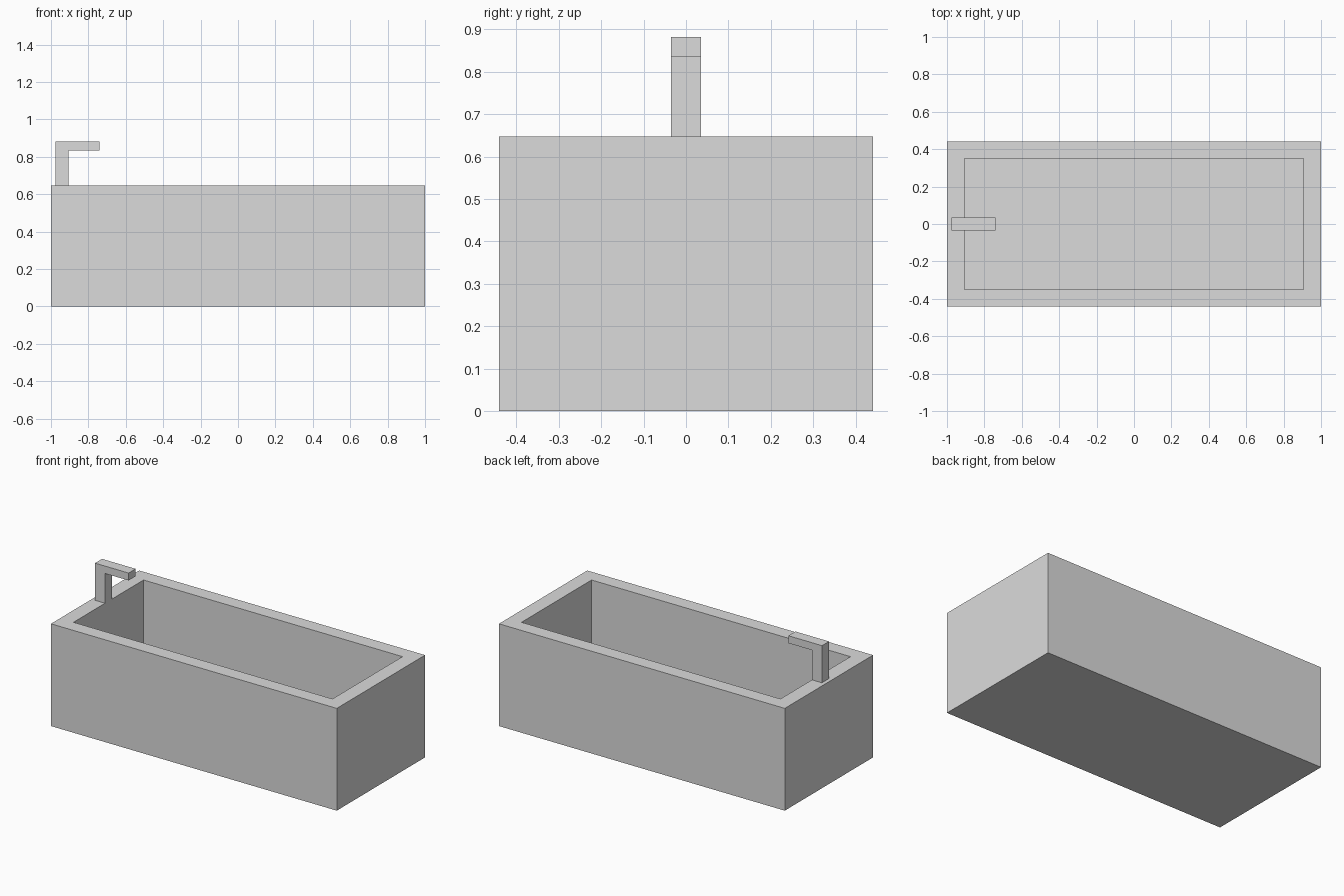
import bpy, bmesh
from mathutils import Matrix, Vector

if "Cube" in bpy.data.objects:
    bpy.data.objects.remove(bpy.data.objects["Cube"])

grey = bpy.data.materials.new("light_grey")
grey.diffuse_color = (0.71, 0.71, 0.71, 1)
grey.use_nodes = True
grey.node_tree.nodes["Principled BSDF"].inputs["Base Color"].default_value = grey.diffuse_color


def finish(name, bm):
    bmesh.ops.recalc_face_normals(bm, faces=bm.faces)
    mesh = bpy.data.meshes.new(name)
    bm.to_mesh(mesh)
    bm.free()
    mesh.materials.append(grey)
    obj = bpy.data.objects.new(name, mesh)
    bpy.context.collection.objects.link(obj)
    return obj


# Tub: solid block, top inset to a rim and pushed down to the basin floor
L, W, H = 2.0, 0.882, 0.647
RIM, FLOOR = 0.094, 0.03
bm = bmesh.new()
bmesh.ops.create_cube(bm, size=1, matrix=Matrix.Translation((0, 0, H / 2)) @ Matrix.Diagonal((L, W, H, 1)))
top = max(bm.faces, key=lambda f: f.calc_center_median().z)
bmesh.ops.inset_individual(bm, faces=[top], thickness=RIM)
for v in top.verts:
    v.co.x = (L / 2 - RIM) * (1 if v.co.x > 0 else -1)
    v.co.y = (W / 2 - RIM + 0.003) * (1 if v.co.y > 0 else -1)
basin = bmesh.ops.extrude_discrete_faces(bm, faces=[top])["faces"][0]
for v in basin.verts:
    v.co.z = FLOOR
finish("tub", bm)

# Faucet: L-shaped profile extruded across its width
profile = [(-0.976, H), (-0.906, H), (-0.906, 0.835),
           (-0.741, 0.835), (-0.741, 0.882), (-0.976, 0.882)]
bm = bmesh.new()
side = bm.faces.new([bm.verts.new((x, -0.035, z)) for x, z in profile])
ext = bmesh.ops.extrude_face_region(bm, geom=[side])
moved = [g for g in ext["geom"] if isinstance(g, bmesh.types.BMVert)]
bmesh.ops.translate(bm, verts=moved, vec=Vector((0, 0.07, 0)))
finish("faucet", bm)
